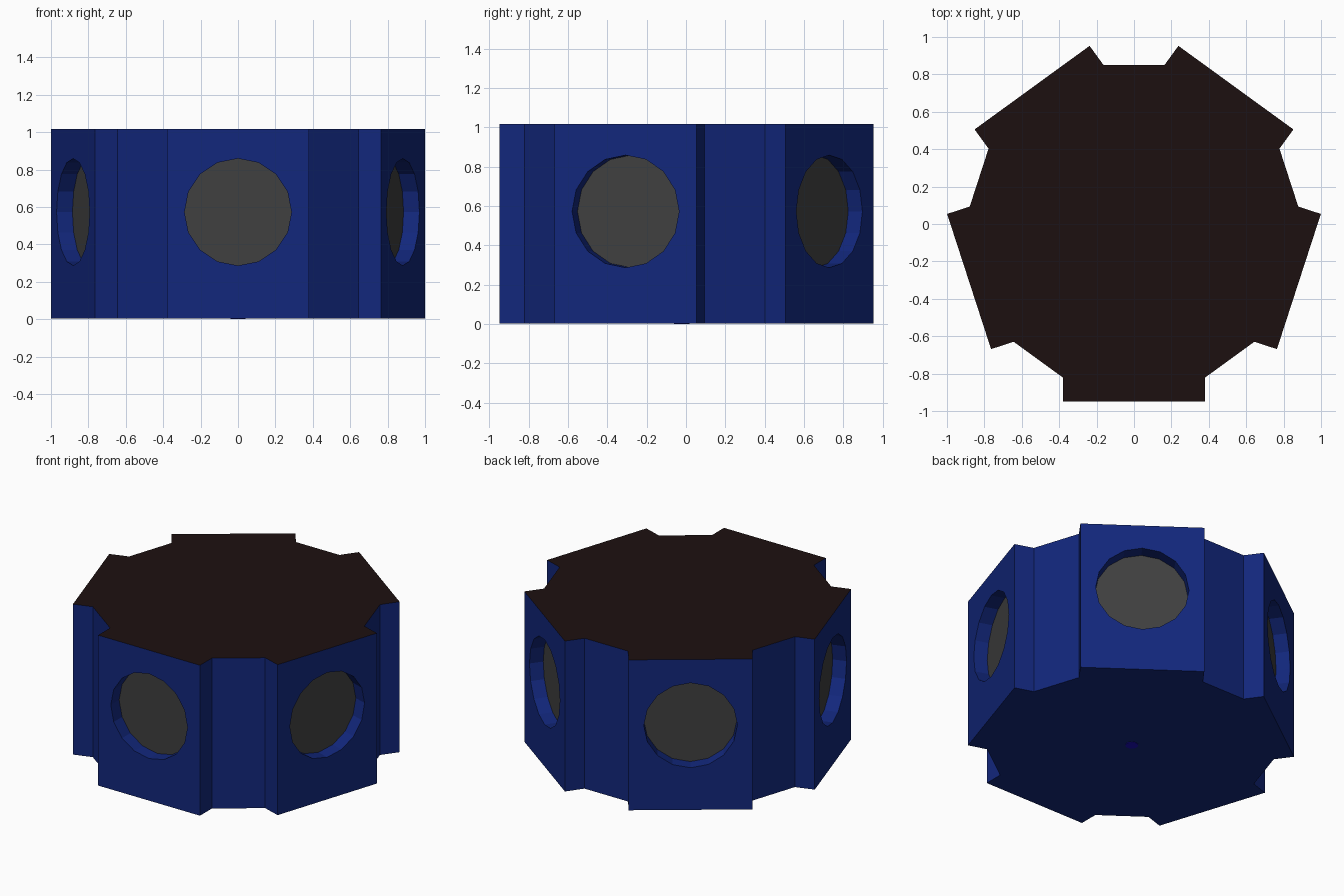
import bpy, bmesh, math
from mathutils import Matrix, Vector

if "Cube" in bpy.data.objects:
    bpy.data.objects.remove(bpy.data.objects["Cube"])

CY = -0.021                  # centre of the five-sided plan
FACE, INNER, HALF = 0.927, 0.80, 0.38
BASE, TOP = 0.003, 1.018
HOLE_Z, HOLE_R, DEPTH = 0.573, 0.286, 0.092
ANGLES = [math.radians(-90 + 72 * i) for i in range(5)]


def material(name, color):
    m = bpy.data.materials.new(name)
    m.diffuse_color = (*color, 1)
    m.use_nodes = True
    m.node_tree.nodes["Principled BSDF"].inputs["Base Color"].default_value = m.diffuse_color
    return m


def finish(bm, name, *mats):
    bmesh.ops.recalc_face_normals(bm, faces=bm.faces[:])
    me = bpy.data.meshes.new(name)
    bm.to_mesh(me)
    bm.free()
    for m in mats:
        me.materials.append(m)
    ob = bpy.data.objects.new(name, me)
    bpy.context.collection.objects.link(ob)
    return ob


def side_matrix(a, dist):
    """Local z points outward from the given side, local x points up."""
    out, up = Vector((math.cos(a), math.sin(a), 0)), Vector((0, 0, 1))
    m = Matrix((up, out.cross(up), out)).transposed().to_4x4()
    m.translation = out * dist + Vector((0, CY, HOLE_Z))
    return m


blue = material("blue_shell", (0.006, 0.020, 0.20))
brown = material("dark_top", (0.012, 0.005, 0.005))
grey = material("window_grey", (0.05, 0.05, 0.05))
bright = material("bright_blue", (0.01, 0.004, 0.5))

# Body: five raised panels joined by recessed corners, dark top face
bm = bmesh.new()
outline = []
for a in ANGLES:
    for d, t in ((INNER, -HALF), (FACE, -HALF), (FACE, HALF), (INNER, HALF)):
        outline.append(bm.verts.new((d * math.cos(a) - t * math.sin(a),
                                     d * math.sin(a) + t * math.cos(a) + CY, BASE)))
base = bm.faces.new(outline)
ext = bmesh.ops.extrude_face_region(bm, geom=[base])
bmesh.ops.translate(bm, vec=(0, 0, TOP - BASE),
                    verts=[v for v in ext["geom"] if isinstance(v, bmesh.types.BMVert)])
for f in bm.faces:
    f.material_index = int(f.calc_center_median().z > TOP - 0.01)
body = finish(bm, "body", blue, brown)

# Cutter for the round recess in each panel
bm = bmesh.new()
for a in ANGLES:
    bmesh.ops.create_cone(bm, cap_ends=True, segments=16, radius1=HOLE_R, radius2=HOLE_R,
                          depth=2 * DEPTH, matrix=side_matrix(a, FACE))
cutter = finish(bm, "recess_cutter", blue)
cutter.hide_render = True
cutter.hide_viewport = True
cut = body.modifiers.new("recesses", "BOOLEAN")
cut.operation, cut.solver, cut.object = "DIFFERENCE", "EXACT", cutter

# Grey round windows at the back of the recesses
for i, a in enumerate(ANGLES):
    bm = bmesh.new()
    bmesh.ops.create_circle(bm, cap_ends=True, segments=16, radius=HOLE_R,
                            matrix=side_matrix(a, FACE - DEPTH + 0.003))
    finish(bm, f"window_{i + 1}", grey)

# Small bright button under the base
bm = bmesh.new()
bmesh.ops.create_cone(bm, cap_ends=True, segments=12, radius1=0.04, radius2=0.04,
                      depth=0.006, matrix=Matrix.Translation((0, CY, 0.003)))
finish(bm, "bottom_button", bright)
